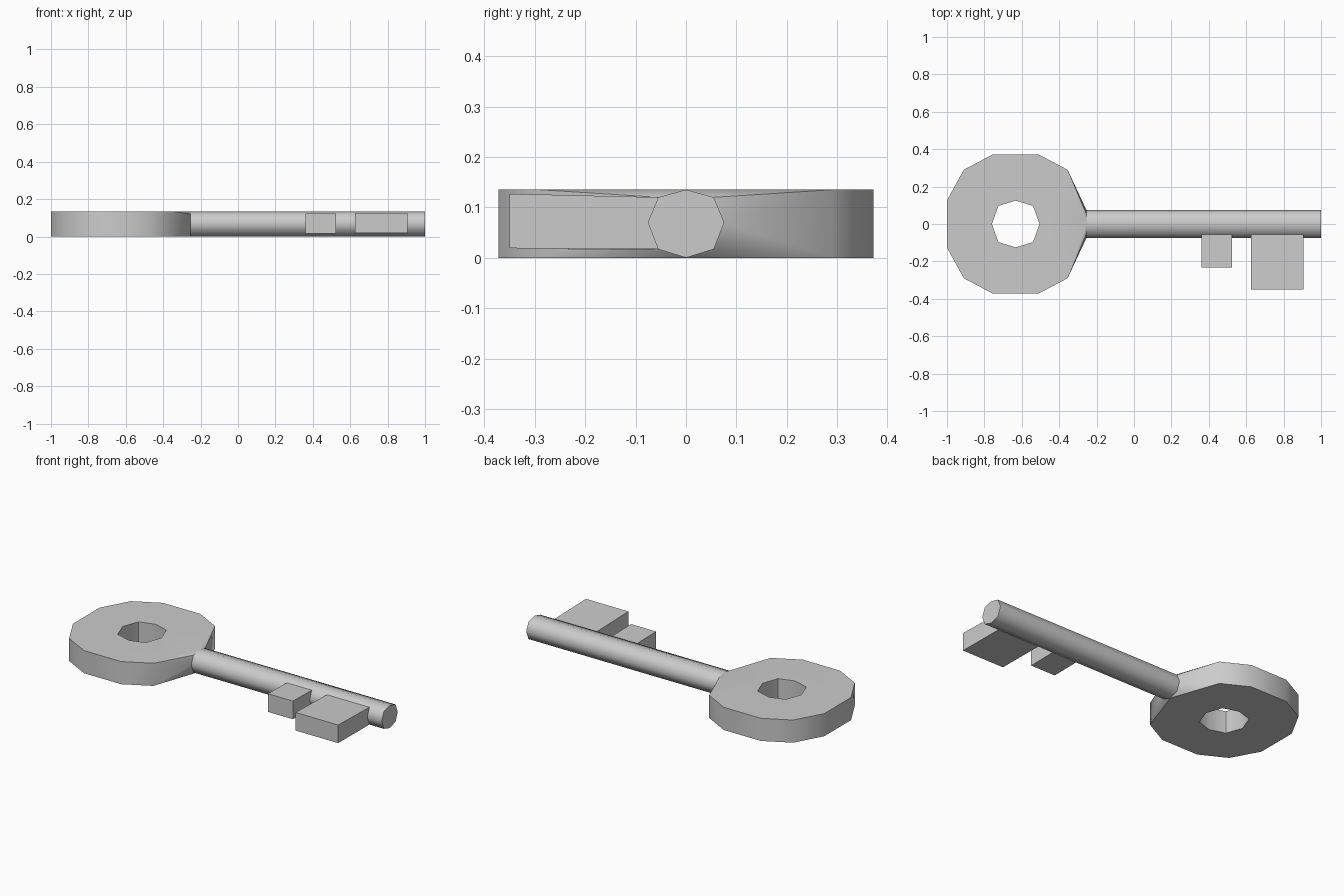
import bpy, bmesh, math

if "Cube" in bpy.data.objects:
    bpy.data.objects.remove(bpy.data.objects["Cube"])

TOP, NECK, END = 0.135, -0.255, 1.0


def finish(name, faces, smooth_angle=None):
    """Make an object from a list of faces given as point lists."""
    bm = bmesh.new()
    for pts in faces:
        bm.faces.new([bm.verts.new(p) for p in pts])
    bmesh.ops.remove_doubles(bm, verts=bm.verts, dist=0.0005)
    bmesh.ops.recalc_face_normals(bm, faces=bm.faces)
    mesh = bpy.data.meshes.new(name)
    bm.to_mesh(mesh)
    bm.free()
    obj = bpy.data.objects.new(name, mesh)
    bpy.context.collection.objects.link(obj)
    if smooth_angle:
        bpy.ops.object.select_all(action='DESELECT')
        obj.select_set(True)
        bpy.context.view_layer.objects.active = obj
        bpy.ops.object.shade_smooth_by_angle(angle=math.radians(smooth_angle))
    return obj


def walls(path):
    return [[(*a, 0), (*b, 0), (*b, TOP), (*a, TOP)] for a, b in zip(path, path[1:])]


# Half outlines of the bow and its hole; shaft octagon as (y, z)
outer = [(-1, 0), (-1, 0.126), (-0.91, 0.29), (-0.755, 0.372), (-0.51, 0.372), (-0.355, 0.29)]
hole = [(-0.505, 0), (-0.54, 0.097), (-0.632, 0.125), (-0.725, 0.097), (-0.76, 0)]
ring = [(0, TOP), (0.055, 0.12), (0.076, 0.07), (0.055, 0.017), (0, 0),
        (-0.055, 0.017), (-0.076, 0.07), (-0.055, 0.12)]

# Bow: flat ring with a hole, narrowing into the shaft
half = walls(outer) + walls(hole)
plate = outer + [(NECK, 0)] + hole
half += [[(x, y, z) for x, y in plate] for z in (0, TOP)]
neck = [(NECK, y, z) for y, z in ring[:5]]
shoulder_top, shoulder_low = (*outer[-1], TOP), (*outer[-1], 0)
half += [[shoulder_top, neck[0], neck[1]],
         [shoulder_low, neck[3], neck[4]],
         [shoulder_top, neck[1], neck[2]],
         [shoulder_top, neck[2], shoulder_low],
         [shoulder_low, neck[2], neck[3]]]
mirrored = [[(x, -y, z) for x, y, z in f] for f in half]
finish("bow", half + mirrored, 40)

# Shaft: eight-sided rod with a closed tip
rod = [[(NECK, *a), (END, *a), (END, *b), (NECK, *b)]
       for a, b in zip(ring, ring[1:] + ring[:1])]
rod.append([(END, *p) for p in ring])
finish("shaft", rod, 60)


# Teeth: blocks growing out of the shaft side
def tooth(name, x0, x1, y_end, low, high):
    section = [(-0.055, 0.017), (-0.055, 0.12), (y_end, high), (y_end, low)]
    faces = [[(x, *p) for p in section] for x in (x0, x1)]
    faces += [[(x0, *a), (x1, *a), (x1, *b), (x0, *b)]
              for a, b in zip(section, section[1:] + section[:1])]
    finish(name, faces)


tooth("small_tooth", 0.36, 0.525, -0.233, 0.015, 0.123)
tooth("large_tooth", 0.625, 0.905, -0.35, 0.019, 0.127)
